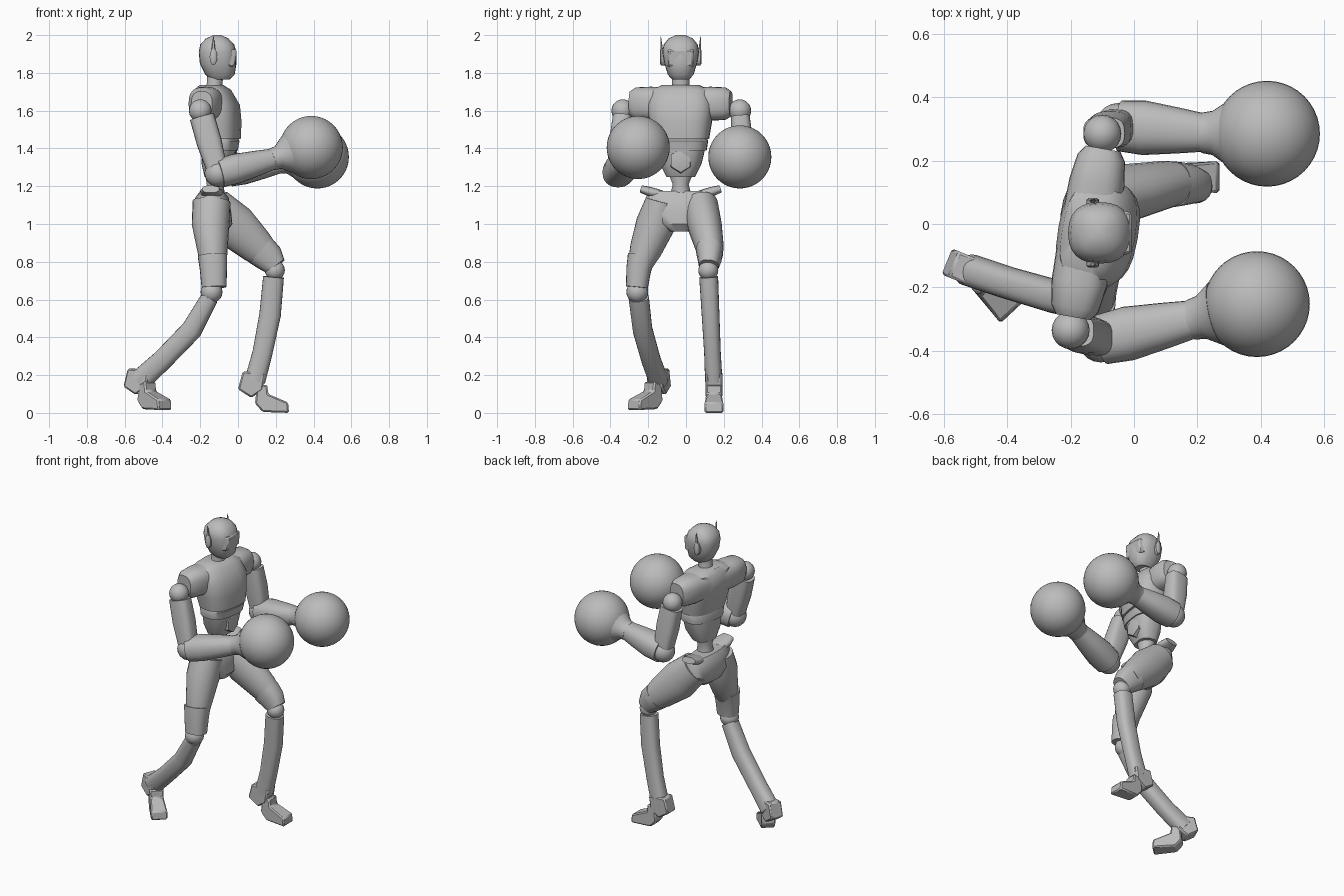
import bpy
import bmesh
from math import sin, cos, pi, radians, copysign
from mathutils import Vector, Matrix

default_cube = bpy.data.objects.get("Cube")
if default_cube:
    bpy.data.objects.remove(default_cube)

grey = bpy.data.materials.new("plain_grey")
grey.use_nodes = True
grey.diffuse_color = (0.5, 0.5, 0.5, 1)
grey.node_tree.nodes["Principled BSDF"].inputs["Base Color"].default_value = grey.diffuse_color


def finish(name, bm, angle=40):
    """Turn a bmesh into a smooth-shaded grey object that keeps its sharp edges."""
    bmesh.ops.recalc_face_normals(bm, faces=bm.faces)
    mesh = bpy.data.meshes.new(name)
    bm.to_mesh(mesh)
    bm.free()
    mesh.shade_smooth()
    mesh.set_sharp_from_angle(angle=radians(angle))
    mesh.materials.append(grey)
    obj = bpy.data.objects.new(name, mesh)
    bpy.context.collection.objects.link(obj)
    return obj


def loft(name, rings, yaw=0, power=2.0, level=False, sides=24):
    """Skin rings of (x, y, z, depth, width) set square to their path."""
    bm = bmesh.new()
    points = [Vector(ring[:3]) for ring in rings]
    loops = []
    for i, ring in enumerate(rings):
        before, after = points[max(i - 1, 0)], points[min(i + 1, len(points) - 1)]
        tangent = Vector((0, 0, 1)) if level else (after - before).normalized()
        ref = Vector((0, 0, 1)) if abs(tangent.y) > 0.8 else Vector((0, 1, 0))
        wide = (ref - tangent * ref.dot(tangent)).normalized()
        deep = wide.cross(tangent)
        turn = Matrix.Rotation(radians(yaw), 3, tangent)
        loop = []
        for k in range(sides):
            c, s = cos(2 * pi * k / sides), sin(2 * pi * k / sides)
            u = copysign(abs(c) ** (2 / power), c) * ring[3]
            v = copysign(abs(s) ** (2 / power), s) * ring[4]
            loop.append(bm.verts.new(points[i] + turn @ (deep * u + wide * v)))
        loops.append(loop)
    for low, high in zip(loops, loops[1:]):
        for k in range(sides):
            n = (k + 1) % sides
            bm.faces.new((low[k], low[n], high[n], high[k]))
    bm.faces.new(loops[0][::-1])
    bm.faces.new(loops[-1])
    return finish(name, bm)


def ball(name, center, radius, segments=20):
    bm = bmesh.new()
    bmesh.ops.create_uvsphere(bm, u_segments=segments, v_segments=segments // 2, radius=radius)
    bmesh.ops.translate(bm, verts=bm.verts, vec=center)
    return finish(name, bm)


def slab(name, profile, width, pivot, yaw=0, toe=1.0):
    """Extrude a side profile of (forward, up) points, scaled in width at its front."""
    bm = bmesh.new()
    front = max(u for u, z in profile)
    sides = []
    for side in (-1, 1):
        sides.append([bm.verts.new((u, side * width * (toe if u > front - 0.02 else 1), z))
                      for u, z in profile])
    bm.faces.new(sides[0])
    bm.faces.new(sides[1][::-1])
    for k in range(len(profile)):
        n = (k + 1) % len(profile)
        bm.faces.new((sides[0][k], sides[0][n], sides[1][n], sides[1][k]))
    bmesh.ops.rotate(bm, verts=bm.verts, matrix=Matrix.Rotation(radians(yaw), 3, 'Z'))
    bmesh.ops.translate(bm, verts=bm.verts, vec=pivot)
    obj = finish(name, bm, 30)
    bevel = obj.modifiers.new("soft_edges", 'BEVEL')
    bevel.width = 0.008
    bevel.limit_method = 'ANGLE'
    return obj


mid = -0.028    # body centre line
twist = -10     # torso turn

# Head: helmet, visor, neck
loft("helmet", [(-0.095, mid, 1.765, 0.05, 0.045), (-0.095, mid, 1.79, 0.077, 0.068),
                (-0.105, mid, 1.85, 0.097, 0.086), (-0.108, mid, 1.91, 0.1, 0.097),
                (-0.11, mid, 1.95, 0.09, 0.09), (-0.11, mid, 1.982, 0.06, 0.065),
                (-0.11, mid, 2.0, 0.02, 0.025)], power=2.4, level=True)
slab("visor", [(-0.04, -0.05), (0, -0.045), (0.008, 0.045), (-0.04, 0.045)],
     0.075, (-0.014, mid, 1.88), toe=0.85)
loft("neck", [(-0.135, mid, 1.68, 0.055, 0.055), (-0.125, mid, 1.72, 0.042, 0.046),
              (-0.12, mid, 1.8, 0.042, 0.046)], level=True)

# Ear discs with their antennae
for side, tag in ((1, "lead"), (-1, "rear")):
    y = mid + side * 0.1
    loft(tag + "_ear", [(-0.13, y - side * 0.03, 1.885, 0.02, 0.045),
                        (-0.13, y + side * 0.004, 1.885, 0.02, 0.045),
                        (-0.13, y + side * 0.01, 1.885, 0.012, 0.035)], sides=12)
    loft(tag + "_antenna", [(-0.13, y, 1.91, 0.012, 0.008),
                            (-0.13, y + side * 0.006, 1.992, 0.002, 0.002)], sides=8)

# Torso: chest, rib band, belly, spine
loft("chest", [(-0.14, mid, 1.735, 0.06, 0.1), (-0.135, mid, 1.71, 0.092, 0.155),
               (-0.118, mid, 1.63, 0.122, 0.175), (-0.105, mid, 1.54, 0.118, 0.165),
               (-0.095, mid, 1.45, 0.104, 0.15)], yaw=twist, power=2.7, level=True)
loft("rib_band", [(-0.1, mid, 1.46, 0.09, 0.135), (-0.097, mid, 1.44, 0.1, 0.145),
                  (-0.1, mid, 1.39, 0.094, 0.137)], yaw=twist, power=2.7, level=True)
loft("belly", [(-0.1, mid, 1.4, 0.088, 0.13), (-0.105, mid, 1.32, 0.085, 0.11),
               (-0.115, mid, 1.25, 0.06, 0.075)], yaw=twist, power=2.6, level=True)
loft("belly_plate", [(-0.06, mid, 1.335, 0.07, 0.065), (-0.016, mid, 1.335, 0.062, 0.058),
                     (-0.012, mid, 1.335, 0.045, 0.042)], sides=6)
loft("spine", [(-0.12, mid, 1.28, 0.055, 0.07), (-0.12, mid, 1.21, 0.045, 0.042),
               (-0.125, mid, 1.14, 0.055, 0.06)], level=True)

# Shoulder caps on the turned torso
for side, tag in ((1, "lead"), (-1, "rear")):
    rings = []
    for reach, deep, high in ((0.06, 0.09, 0.085), (0.16, 0.088, 0.09),
                              (0.24, 0.076, 0.086), (0.27, 0.056, 0.066)):
        s = side * reach
        rings.append((-0.145 - s * sin(radians(twist)), mid + s * cos(radians(twist)),
                      1.637, deep, high))
    loft(tag + "_shoulder_cap", rings, power=2.6)


def arm(tag, shoulder, elbow, wrist, glove):
    """Shoulder ball, square upper arm, tapered forearm, flared cuff and round glove."""
    shoulder, elbow, wrist, glove = map(Vector, (shoulder, elbow, wrist, glove))
    ball(tag + "_shoulder", shoulder, 0.06)
    ball(tag + "_elbow", elbow, 0.072)

    def along(a, b, *stops):
        return [(*a.lerp(b, t), deep, wide) for t, deep, wide in stops]
    loft(tag + "_upper_arm", along(shoulder, elbow, (0.1, 0.066, 0.05), (0.5, 0.067, 0.058),
                                   (0.9, 0.056, 0.055)), power=3)
    loft(tag + "_forearm", along(elbow, wrist, (0.02, 0.078, 0.08), (0.3, 0.08, 0.086),
                                 (0.7, 0.067, 0.072), (1, 0.055, 0.06)), power=2.3)
    loft(tag + "_cuff", along(wrist, glove, (-0.05, 0.058, 0.064), (0.12, 0.062, 0.07),
                              (0.38, 0.105, 0.105)))
    ball(tag + "_glove", glove, 0.167, 40)


arm("rear", (-0.2, -0.335, 1.6), (-0.105, -0.365, 1.268),
    (0.19, -0.3, 1.345), (0.388, -0.253, 1.405))
arm("lead", (-0.1, 0.285, 1.6), (-0.05, 0.31, 1.275),
    (0.225, 0.288, 1.325), (0.42, 0.285, 1.355))

# Pelvis with flared hip rims
loft("pelvis", [(-0.14, mid, 1.175, 0.06, 0.165), (-0.138, mid, 1.14, 0.088, 0.185),
                (-0.135, mid, 1.06, 0.1, 0.19), (-0.12, mid, 1.0, 0.09, 0.13),
                (-0.11, mid, 0.96, 0.05, 0.06)], power=2.3, level=True)
for side, tag in ((1, "lead"), (-1, "rear")):
    loft(tag + "_hip_rim", [(-0.14, mid + side * 0.1, 1.155, 0.05, 0.022),
                            (-0.14, mid + side * 0.16, 1.17, 0.06, 0.026),
                            (-0.145, mid + side * 0.208, 1.185, 0.045, 0.02)], power=2.4)

# Rear leg, pushing off
loft("rear_thigh", [(-0.14, -0.13, 1.12, 0.1, 0.085), (-0.145, -0.16, 1.0, 0.1, 0.105),
                    (-0.135, -0.215, 0.86, 0.08, 0.085), (-0.13, -0.245, 0.78, 0.07, 0.064)])
loft("rear_thigh_cuff", [(-0.135, -0.235, 0.83, 0.078, 0.074), (-0.13, -0.25, 0.76, 0.072, 0.066),
                         (-0.127, -0.26, 0.665, 0.066, 0.058)], power=2.4)
ball("rear_knee", (-0.14, -0.258, 0.64), 0.058)
loft("rear_shin", [(-0.15, -0.25, 0.61, 0.046, 0.054), (-0.245, -0.23, 0.44, 0.056, 0.052),
                   (-0.4, -0.185, 0.28, 0.055, 0.05), (-0.52, -0.145, 0.17, 0.06, 0.05)], power=2.5)

# Lead leg, stepping forward
loft("lead_thigh", [(-0.13, 0.08, 1.1, 0.1, 0.09), (-0.02, 0.1, 0.99, 0.12, 0.09),
                    (0.1, 0.125, 0.88, 0.095, 0.075), (0.15, 0.13, 0.835, 0.078, 0.066)])
loft("lead_thigh_cuff", [(0.12, 0.125, 0.86, 0.088, 0.072), (0.165, 0.125, 0.82, 0.08, 0.064),
                         (0.2, 0.12, 0.775, 0.058, 0.052)], power=2.4)
ball("lead_knee", (0.195, 0.118, 0.755), 0.053)
loft("lead_shin", [(0.188, 0.12, 0.72, 0.055, 0.05), (0.17, 0.13, 0.52, 0.057, 0.047),
                   (0.13, 0.14, 0.32, 0.053, 0.044), (0.09, 0.147, 0.17, 0.055, 0.046)], power=2.5)

# Heel spurs and blocky feet
heel = [(-0.075, 0.22), (-0.1, 0.125), (-0.03, 0.08), (0.03, 0.12), (0.045, 0.21)]
foot = [(-0.01, 0.05), (0, 0.14), (0.055, 0.15), (0.06, 0.1), (0.165, 0.055), (0.17, 0), (0.03, 0.005)]
for tag, pivot, heel_yaw, foot_yaw in (("lead", (0.1, 0.148, 0), 0, 0),
                                       ("rear", (-0.5, -0.155, 0.015), -22, -47)):
    slab(tag + "_heel", heel, 0.044, pivot, heel_yaw)
    slab(tag + "_foot", foot, 0.042, pivot, foot_yaw, toe=1.2)
